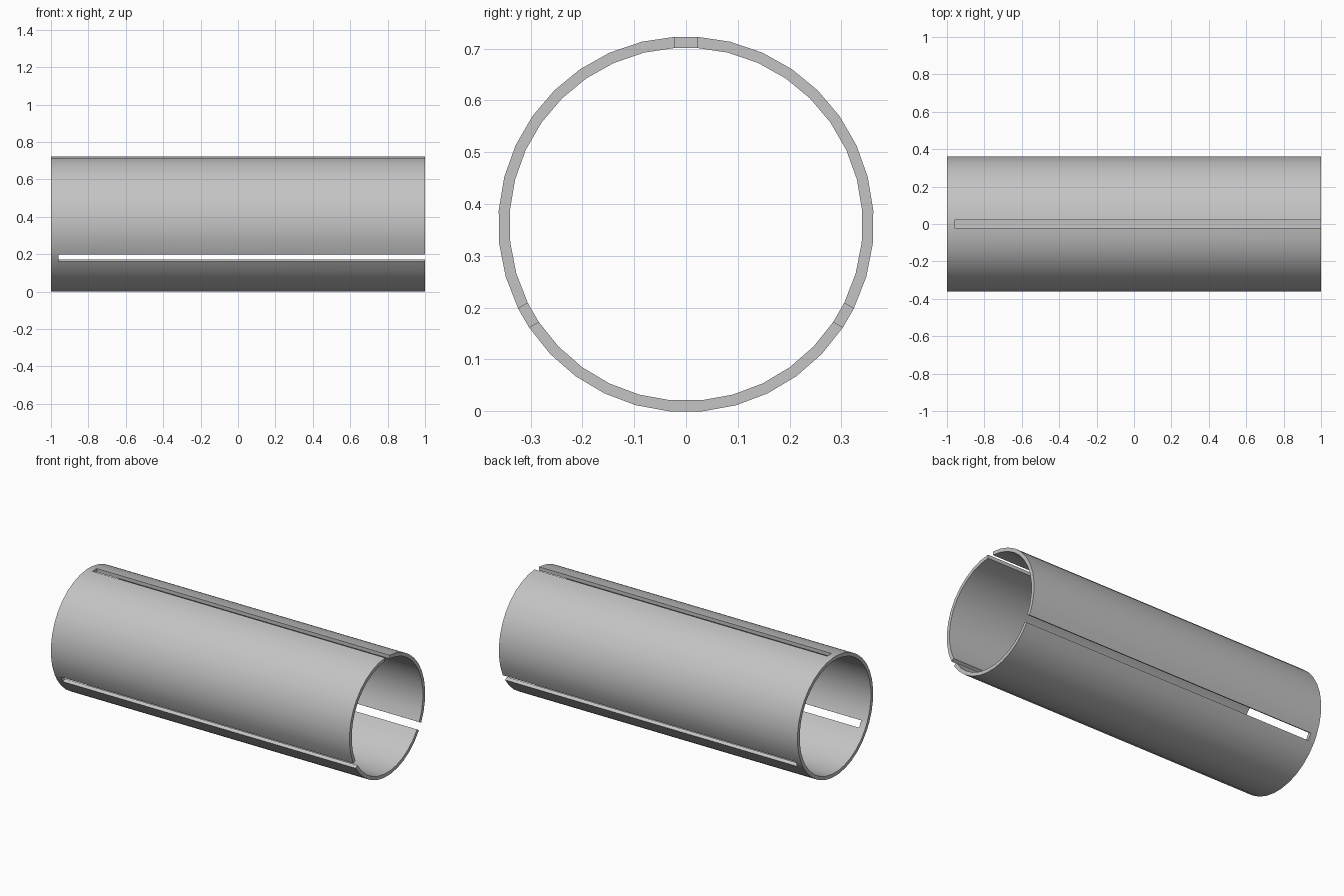
import bpy
import bmesh
from math import radians, asin, sin, cos, pi

cube = bpy.data.objects.get("Cube")
if cube:
    bpy.data.objects.remove(cube)

OUTER, INNER = 0.3625, 0.341
AXIS_Z = 0.361
SLOT_HALF = 0.021
ARC_STEPS = 11               # facets between neighbouring slots
STATIONS = (-1.0, -0.96, 1.0)  # closed end, slot end, open end

grey = bpy.data.materials.new("plain grey")
grey.use_nodes = True
grey.diffuse_color = (0.55, 0.55, 0.55, 1)
grey.node_tree.nodes["Principled BSDF"].inputs["Base Color"].default_value = (0.55, 0.55, 0.55, 1)


def ring_angles(radius):
    """Angles round the tube; each third starts at a slot with parallel sides."""
    half = asin(SLOT_HALF / radius)
    span = 2 * pi / 3 - 2 * half
    return [radians(90) + third * 2 * pi / 3 + half + span * i / ARC_STEPS
            for third in range(3) for i in range(ARC_STEPS + 1)]


bm = bmesh.new()


def make_rings(radius):
    return [[bm.verts.new((x, radius * cos(a), AXIS_Z + radius * sin(a)))
             for a in ring_angles(radius)] for x in STATIONS]


outer, inner = make_rings(OUTER), make_rings(INNER)
count = len(outer[0])
for i in range(count):
    j = (i + 1) % count
    is_slot = i % (ARC_STEPS + 1) == ARC_STEPS
    # Outer and inner skins, left open along the slots
    for s in range(2):
        if is_slot and s == 1:
            continue
        for skin in (outer, inner):
            bm.faces.new((skin[s][i], skin[s][j], skin[s + 1][j], skin[s + 1][i]))
    # End rims, and the blind end of each slot
    for s in ((0, 1) if is_slot else (0, 2)):
        bm.faces.new((outer[s][i], outer[s][j], inner[s][j], inner[s][i]))
    # Long side walls of each slot
    if is_slot:
        for k in (i, j):
            bm.faces.new((outer[1][k], outer[2][k], inner[2][k], inner[1][k]))

bmesh.ops.recalc_face_normals(bm, faces=bm.faces)
mesh = bpy.data.meshes.new("slotted_tube")
bm.to_mesh(mesh)
bm.free()
mesh.materials.append(grey)
tube = bpy.data.objects.new("slotted_tube", mesh)
bpy.context.collection.objects.link(tube)

# Smooth round skin with crisp rims and slot edges
bpy.ops.object.select_all(action='DESELECT')
tube.select_set(True)
bpy.context.view_layer.objects.active = tube
bpy.ops.object.shade_smooth_by_angle(angle=radians(30))
